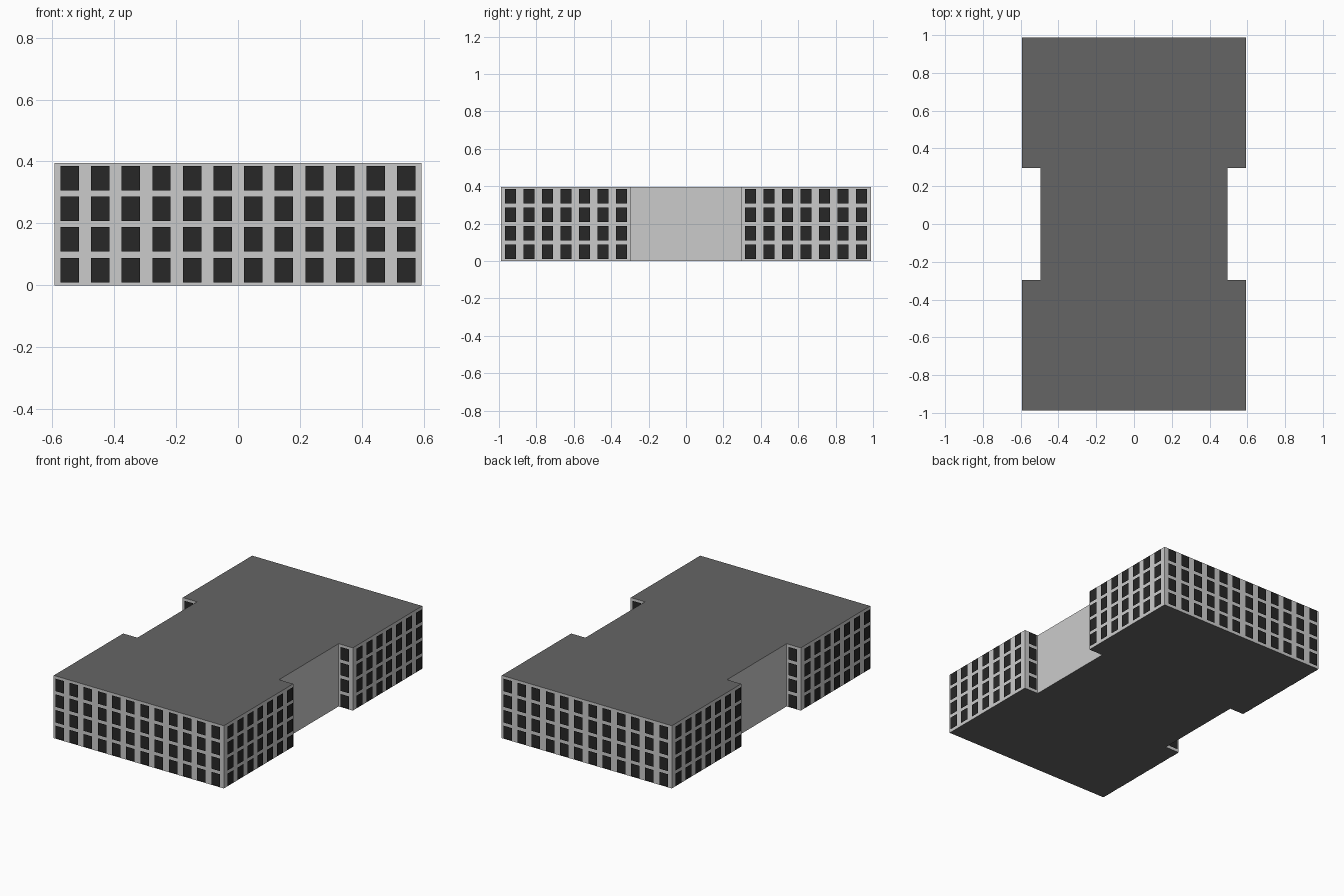
import bpy
import bmesh
from mathutils import Vector

if "Cube" in bpy.data.objects:
    bpy.data.objects.remove(bpy.data.objects["Cube"])

U = 2 / 20.24          # one facade bay (and one storey)
GAP = 0.12 * U         # window panes stand slightly proud of the walls
STOREYS = 4
H = STOREYS * U


def material(name, v):
    m = bpy.data.materials.new(name)
    m.diffuse_color = (v, v, v, 1)
    m.use_nodes = True
    m.node_tree.nodes["Principled BSDF"].inputs["Base Color"].default_value = m.diffuse_color
    return m


def finish(bm, name, mat=None):
    me = bpy.data.meshes.new(name)
    bm.to_mesh(me)
    bm.free()
    ob = bpy.data.objects.new(name, me)
    bpy.context.collection.objects.link(ob)
    if mat:
        me.materials.append(mat)
    return ob


slab_mat = material("dark_slab", 0.13)
glass_mat = material("dark_glass", 0.02)

# Footprint in bays, counter-clockwise: two wings joined by a narrower middle
quarter = [(6, -10), (6, -3), (5, -3)]
right = quarter + [(x, -y) for x, y in reversed(quarter)]
outline = right + [(-x, -y) for x, y in right]
edges = [(Vector((*a, 0)) * U, Vector((*b, 0)) * U)
         for a, b in zip(outline, outline[1:] + outline[:1])]
up = Vector((0, 0, U))

# Outer walls
bm = bmesh.new()
for a, b in edges:
    bm.faces.new([bm.verts.new(p) for p in
                  (a, b, b + up * STOREYS, a + up * STOREYS)])
bmesh.ops.remove_doubles(bm, verts=bm.verts, dist=1e-5)
finish(bm, "walls")

# Roof and floor slabs
for name, z, step in (("roof", H, 1), ("floor", 0, -1)):
    bm = bmesh.new()
    bm.faces.new([bm.verts.new((a.x, a.y, z)) for a, _ in edges[::step]])
    finish(bm, name, slab_mat)

# Window panes: one per bay and storey, on every wall except the middle's sides
bm = bmesh.new()
for a, b in edges:
    along = (b - a).normalized()
    out = along.cross(Vector((0, 0, 1)))
    if abs(a.x) < 5.5 * U and abs(b.x) < 5.5 * U:
        continue
    for i in range(round((b - a).length / U)):
        for k in range(STOREYS):
            corner = a + along * i * U + up * k + out * GAP
            bm.faces.new([bm.verts.new(corner + along * s * U + up * t)
                          for s, t in ((.2, .1), (.8, .1), (.8, .9), (.2, .9))])
finish(bm, "windows", glass_mat)
